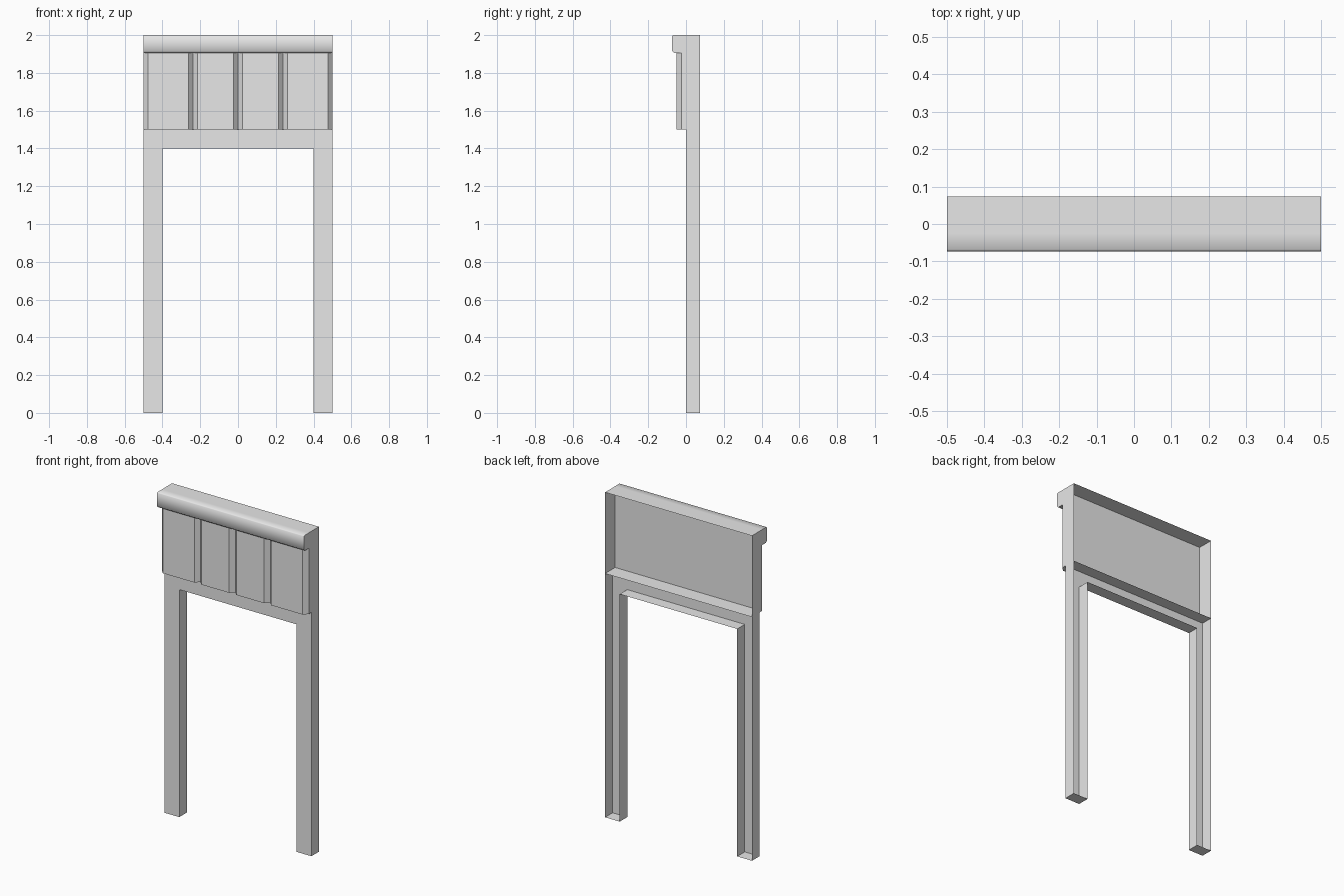
import bpy
import bmesh
import math
from mathutils import Vector

cube = bpy.data.objects.get("Cube")
if cube:
    bpy.data.objects.remove(cube, do_unlink=True)

grey = bpy.data.materials.new("plain_grey")
grey.use_nodes = True
grey.diffuse_color = (0.8, 0.8, 0.8, 1)
grey.node_tree.nodes["Principled BSDF"].inputs["Base Color"].default_value = (0.8, 0.8, 0.8, 1)

# Main dimensions
HALF_W, LEG_IN = 0.5, 0.4
BACK, FACE, PANEL, BOARD = 0.073, 0.0, -0.025, -0.051
BEAM_LOW, SHELF, CORNICE, TOP = 1.4, 1.5, 1.905, 2.0


def sweep(name, chain, direction, cap=None, both_caps=False, smooth=False):
    """Sweep an open chain of points into sheets, closing the ends with a cap."""
    bm = bmesh.new()
    direction = Vector(direction)
    near = [bm.verts.new(p) for p in chain]
    far = [bm.verts.new(Vector(p) + direction) for p in chain]
    for i in range(len(chain) - 1):
        bm.faces.new((near[i], near[i + 1], far[i + 1], far[i]))
    if cap:
        bm.faces.new(near[cap])
        if both_caps:
            bm.faces.new(far[cap])
    bmesh.ops.recalc_face_normals(bm, faces=bm.faces[:])
    mesh = bpy.data.meshes.new(name)
    bm.to_mesh(mesh)
    bm.free()
    mesh.materials.append(grey)
    obj = bpy.data.objects.new(name, mesh)
    bpy.context.collection.objects.link(obj)
    if smooth:
        bpy.ops.object.select_all(action='DESELECT')
        obj.select_set(True)
        bpy.context.view_layer.objects.active = obj
        bpy.ops.object.shade_smooth_by_angle(angle=math.radians(60))
    return obj


# Legs and cross beam: one hollow shell, open at the back
half = [(HALF_W, SHELF), (HALF_W, 0), (LEG_IN, 0), (LEG_IN, BEAM_LOW)]
outline = half + [(-x, z) for x, z in reversed(half)]
sweep("leg_frame", [(x, FACE, z) for x, z in outline],
      (0, BACK - FACE, 0), cap=slice(None))

# Upper box: sides, shelf and backing panel, open at the back
box = [(HALF_W, TOP), (HALF_W, SHELF), (-HALF_W, SHELF), (-HALF_W, TOP)]
sweep("panel_box", [(x, PANEL, z) for x, z in box],
      (0, BACK - PANEL, 0), cap=slice(None))

# Four boards with chamfered long edges
seams = [-HALF_W, -0.238, 0, 0.238, HALF_W]
chamfer = 0.024
for i, (a, b) in enumerate(zip(seams, seams[1:])):
    profile = [(a, PANEL), (a + chamfer, BOARD), (b - chamfer, BOARD), (b, PANEL)]
    sweep(f"board_{i + 1}", [(x, y, SHELF) for x, y in profile],
          (0, 0, CORNICE - SHELF), cap=slice(None))

# Cornice with softened front edges, running back as the top cover
profile = [(BACK, TOP), (PANEL, TOP), (-0.068, TOP), (-BACK, TOP - 0.005),
           (-BACK, CORNICE + 0.01), (-0.063, CORNICE), (PANEL, CORNICE)]
sweep("cornice", [(-HALF_W, y, z) for y, z in profile],
      (2 * HALF_W, 0, 0), cap=slice(1, None), both_caps=True, smooth=True)
